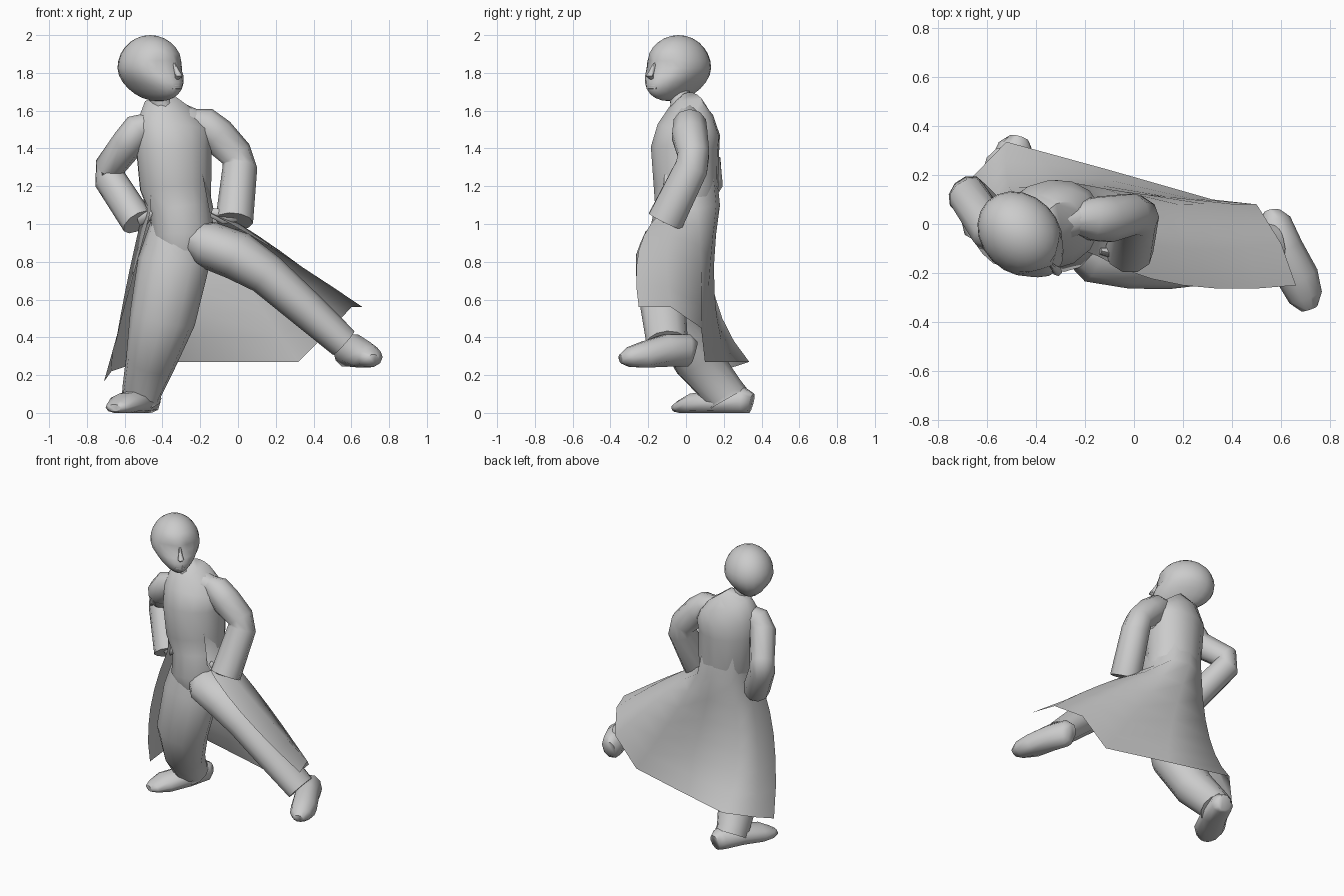
import bpy, bmesh, math
from mathutils import Vector, Matrix

if "Cube" in bpy.data.objects:
    bpy.data.objects.remove(bpy.data.objects["Cube"], do_unlink=True)

GREY = (0.6, 0.6, 0.6, 1)
grey = bpy.data.materials.new("plain grey")
grey.use_nodes = True
grey.diffuse_color = GREY
grey.node_tree.nodes["Principled BSDF"].inputs["Base Color"].default_value = GREY


def finish(name, bm, recalc=True, angle=60):
    if recalc:
        bmesh.ops.recalc_face_normals(bm, faces=bm.faces)
    mesh = bpy.data.meshes.new(name)
    bm.to_mesh(mesh)
    bm.free()
    mesh.materials.append(grey)
    ob = bpy.data.objects.new(name, mesh)
    bpy.context.collection.objects.link(ob)
    bpy.ops.object.select_all(action='DESELECT')
    ob.select_set(True)
    bpy.context.view_layer.objects.active = ob
    bpy.ops.object.shade_smooth_by_angle(angle=math.radians(angle))
    return ob


def tube(name, rings, ref=(0, 1, 0), sides=10, floor=None):
    """Loft ellipses (x, y, z, width radius, depth radius) along a path."""
    bm = bmesh.new()
    pts = [Vector(r[:3]) for r in rings]
    loops = []
    for i, r in enumerate(rings):
        t = pts[min(i + 1, len(pts) - 1)] - pts[max(i - 1, 0)]
        u = t.cross(Vector(ref)).normalized()
        v = u.cross(t).normalized()
        loop = []
        for k in range(sides):
            a = math.tau * k / sides
            p = pts[i] + u * r[3] * math.cos(a) + v * r[-1] * math.sin(a)
            if floor is not None:
                p.z = max(p.z, floor)
            loop.append(bm.verts.new(p))
        loops.append(loop)
    for a, b in zip(loops, loops[1:]):
        for k in range(sides):
            n = (k + 1) % sides
            bm.faces.new((a[k], a[n], b[n], b[k]))
    bm.faces.new(loops[0])
    bm.faces.new(loops[-1])
    return finish(name, bm)


# Torso, turned slightly to the model's left, and the shoulder yoke
tube("torso", [(-.29, -.03, .84, .13, .12), (-.29, -.04, .94, .17, .155),
               (-.305, -.01, 1.07, .165, .155), (-.33, 0, 1.2, .195, .17),
               (-.34, -.005, 1.4, .205, .18), (-.34, .015, 1.5, .21, .165),
               (-.33, .03, 1.59, .18, .11), (-.29, .03, 1.645, .09, .06)],
     ref=(-.3, 1, 0), sides=14)
tube("shoulders", [(-.56, -.04, 1.49, .04), (-.47, -.03, 1.53, .075),
                   (-.28, .02, 1.55, .085), (-.16, .03, 1.53, .05)])
tube("neck", [(-.38, -.02, 1.58, .062), (-.41, -.03, 1.64, .055), (-.43, -.04, 1.74, .058)])

# Arms with hands on hips
tube("left_sleeve", [(-.27, .02, 1.56, .05), (-.18, .02, 1.53, .09), (-.11, .02, 1.47, .098),
                     (-.01, .04, 1.37, .087), (.01, .03, 1.3, .092), (-.02, -.11, 1.015, .1)])
tube("right_sleeve", [(-.43, -.02, 1.55, .05), (-.53, -.04, 1.5, .085),
                      (-.58, -.03, 1.43, .088), (-.68, .12, 1.3, .08),
                      (-.68, .12, 1.24, .085), (-.53, -.03, 1.01, .088)])
tube("left_hand", [(-.02, -.12, 1.06, .05, .03), (-.08, -.12, 1.04, .04, .025),
                   (-.14, -.11, 1.06, .025, .015)], sides=6)
tube("right_hand", [(-.53, -.04, 1.04, .05, .03), (-.48, -.05, 1.05, .035, .025),
                    (-.44, -.06, 1.07, .02, .015)], sides=6)

# Trouser legs
tube("left_leg", [(-.27, -.03, .93, .08, .1), (-.16, -.08, .89, .125, .16),
                  (.0, -.11, .83, .13, .155), (.15, -.13, .735, .112, .135),
                  (.36, -.12, .55, .1, .12), (.56, -.1, .37, .085, .11)], sides=12)
tube("right_leg", [(-.34, -.02, 1.02, .12, .12), (-.34, -.03, .8, .19, .155),
                   (-.4, -.05, .5, .175, .145), (-.46, .06, .28, .135, .13),
                   (-.51, .2, .11, .105, .11), (-.51, .22, .075, .105, .115)], sides=12)

# Shoes with flat soles
tube("left_shoe", [(.565, .045, .32, .04, .06), (.57, .01, .33, .07, .09),
                   (.61, -.1, .33, .08, .09), (.67, -.22, .3, .085, .08),
                   (.7, -.3, .295, .07, .055), (.715, -.345, .285, .035, .025)],
     ref=(0, 0, 1), floor=.24)
tube("right_shoe", [(-.47, .345, .05, .045, .055), (-.48, .31, .06, .075, .075),
                    (-.53, .17, .055, .09, .07), (-.6, .04, .045, .1, .06),
                    (-.64, -.03, .03, .07, .035), (-.655, -.06, .025, .04, .02)],
     ref=(0, 0, 1), floor=0)

# Flared coat: each column runs waist, middle, hem, from right front round the back
columns = [((-.46, -.13, 1.08), (-.575, -.16, .65), (-.71, .03, .165)),
           ((-.5, .02, 1.08), (-.6, .05, .63), (-.67, .18, .22)),
           ((-.45, .14, 1.08), (-.51, .15, .63), (-.52, .335, .27)),
           ((-.32, .18, 1.1), (-.2, .15, .65), (-.1, .22, .27)),
           ((-.2, .16, 1.1), (.05, .12, .67), (.32, .1, .27)),
           ((-.14, .06, 1.08), (.18, .08, .78), (.5, .08, .45)),
           ((-.13, -.04, 1.08), (.22, -.1, .86), (.6, -.08, .56)),
           ((-.15, -.13, 1.06), (.2, -.25, .86), (.66, -.25, .56))]
bm = bmesh.new()
ROWS = 6
WAIST = Vector((-.31, 0, 1.08))
grid = []
for col in columns:
    a, b, c = map(Vector, col)
    # The top edge tucks into the body so that the back runs on smoothly
    line = [bm.verts.new(WAIST + (a - WAIST) * .88 + Vector((-.02, 0, .2)))]
    for j in range(ROWS + 1):
        t = j / ROWS
        p = a * (1 - t) * (1 - 2 * t) + b * 4 * t * (1 - t) + c * t * (2 * t - 1)
        line.append(bm.verts.new(p))
    grid.append(line)
for a, b in zip(grid, grid[1:]):
    for j in range(len(a) - 1):
        bm.faces.new((a[j], b[j], b[j + 1], a[j + 1]))
finish("coat", bm, recalc=False, angle=80)

# Head: a sphere with tapered jaw and eye hollows, turned to the model's left
HEAD = Matrix.Translation((-.465, -.04, 1.825)) @ Matrix.Rotation(math.radians(45), 4, 'Z')
bm = bmesh.new()
bmesh.ops.create_uvsphere(bm, u_segments=20, v_segments=14, radius=1)
for v in bm.verts:
    front = (1 - v.co.y) / 2
    v.co = Vector((v.co.x * .158, v.co.y * .188, v.co.z * .175))
    jaw = max(0, (-.02 - v.co.z) / .155)
    v.co.x *= 1 - .35 * jaw
    v.co.y -= .13 * jaw * front
    if v.co.y < -.1 and -.01 < v.co.z < .05 and .03 < abs(v.co.x) < .1:
        v.co.y += .014
bm.transform(HEAD)
finish("head", bm)


def face_ring(side, forward, height, r1, r2):
    return (*(HEAD @ Vector((side, -forward, height))), r1, r2)


tube("nose", [face_ring(0, .175, .03, .008, .008), face_ring(0, .2, -.02, .014, .016),
              face_ring(0, .215, -.04, .02, .022), face_ring(0, .195, -.056, .014, .01)],
     ref=(-1, 1, 0), sides=6)
for name, height in (("upper_lip", -.092), ("lower_lip", -.106)):
    tube(name, [face_ring(s * .034, .209 - .012 * abs(s), height, .005, .008)
                for s in (-1, -.5, 0, .5, 1)], ref=(-1, 1, 0), sides=6)
